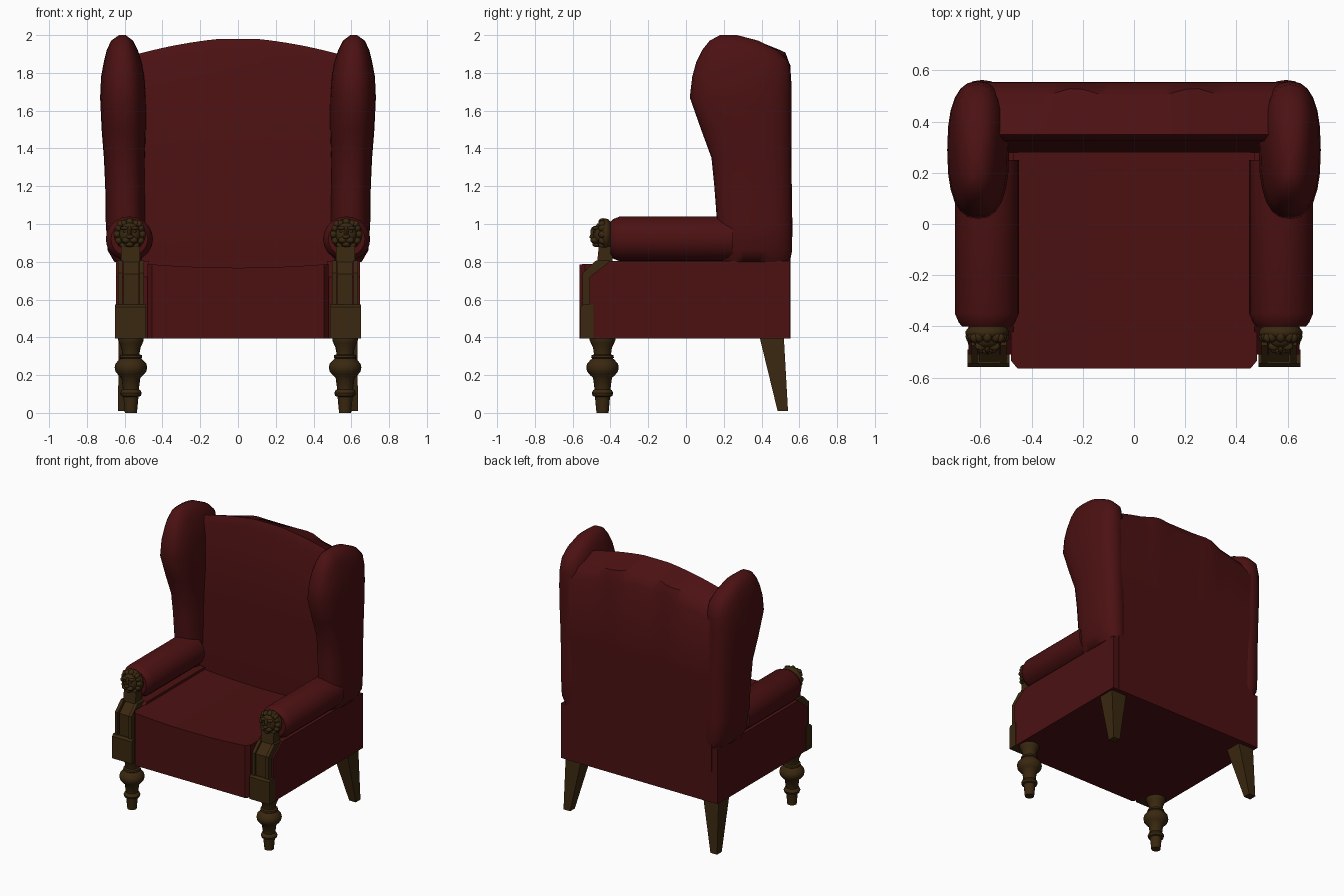
import bpy, bmesh, math
from mathutils import Matrix, Vector


def material(name, rgb):
    m = bpy.data.materials.new(name)
    m.diffuse_color = (*rgb, 1)
    return m


RED = material("dark red upholstery", (0.072, 0.0055, 0.006))
WOOD = material("dark brown wood", (0.042, 0.021, 0.005))


def finish(name, bm, mat, mirror=False, angle=35):
    bmesh.ops.recalc_face_normals(bm, faces=bm.faces)
    me = bpy.data.meshes.new(name)
    bm.to_mesh(me)
    bm.free()
    me.materials.append(mat)
    for p in me.polygons:
        p.use_smooth = True
    me.set_sharp_from_angle(angle=math.radians(angle))
    ob = bpy.data.objects.new(name, me)
    bpy.context.collection.objects.link(ob)
    if mirror:
        ob.modifiers.new("mirror", 'MIRROR').use_mirror_merge = False
    return ob


def add_loft(bm, rings):
    rows = [[bm.verts.new(p) for p in r] for r in rings]
    n = len(rows[0])
    for a, b in zip(rows, rows[1:]):
        for i in range(n):
            j = (i + 1) % n
            bm.faces.new((a[i], a[j], b[j], b[i]))
    bm.faces.new(rows[0])
    bm.faces.new(rows[-1])


def loft(name, rings, mat, mirror=False, angle=35):
    bm = bmesh.new()
    add_loft(bm, rings)
    return finish(name, bm, mat, mirror, angle)


def slab(profile, x0, x1):
    """A (y, z) profile extruded along x."""
    return [[(x, y, z) for y, z in profile] for x in (x0, x1)]


def rect(x0, x1, y0, y1, z):
    return [(x0, y0, z), (x1, y0, z), (x1, y1, z), (x0, y1, z)]


def oval(x0, x1, y0, y1, z, n=24, e=2.5):
    """Horizontal superellipse ring."""
    pts = []
    for i in range(n):
        t = math.tau * i / n
        c, s = math.cos(t), math.sin(t)
        px = math.copysign(abs(c) ** (2 / e), c)
        py = math.copysign(abs(s) ** (2 / e), s)
        pts.append(((x0 + x1) / 2 + px * (x1 - x0) / 2,
                    (y0 + y1) / 2 + py * (y1 - y0) / 2, z))
    return pts


# Seat: full-height block with a gently dished top and clipped front corners
rings = []
for x in (-0.48, -0.455, -0.3, -0.15, 0, 0.15, 0.3, 0.455, 0.48):
    front = -0.535 if abs(x) > 0.47 else -0.565
    top = 0.768 + 0.02 * (x / 0.48) ** 2
    rings.append([(x, front, 0.395), (x, front, top), (x, 0.32, top), (x, 0.32, 0.395)])
loft("seat", rings, RED)

# Side panels below the arms
loft("side_panel", slab([(-0.51, 0.395), (-0.51, 0.72), (-0.40, 0.805),
                         (0.55, 0.805), (0.55, 0.395)], 0.47, 0.647), RED, True)

# Arched backrest with softly pleated rear shoulder
rings = []
for i in range(-12, 13):
    x = i * 0.05
    a = max(0, abs(x) - 0.1)
    top = 1.98 - 0.1 * a - 0.2 * a * a
    pleat = 0.035 * max(0, 1 - abs(abs(x) - 0.23) / 0.12)
    rings.append([(x, 0.28, 0.395), (x, 0.28, 0.80), (x, 0.305, 1.35),
                  (x, 0.325, top - 0.05), (x, 0.35, top),
                  (x, 0.50 + pleat, top - 0.06), (x, 0.553, top - 0.14),
                  (x, 0.555, 1.3), (x, 0.552, 0.395)])
loft("backrest", rings, RED)

# Padded wings: stacked rounded sections (z, y front, y back, x inner, x outer)
wing = [(0.80, 0.19, 0.55, 0.51, 0.655), (0.86, 0.172, 0.562, 0.492, 0.69),
        (1.0, 0.165, 0.563, 0.488, 0.70), (1.2, 0.15, 0.56, 0.492, 0.703),
        (1.35, 0.135, 0.558, 0.492, 0.71), (1.5, 0.08, 0.558, 0.488, 0.722),
        (1.67, 0.02, 0.558, 0.488, 0.73), (1.78, 0.033, 0.557, 0.495, 0.725),
        (1.86, 0.055, 0.545, 0.51, 0.71), (1.92, 0.085, 0.485, 0.53, 0.695),
        (1.97, 0.125, 0.385, 0.555, 0.672), (2.0, 0.18, 0.27, 0.595, 0.63)]
loft("wing", [oval(x0, x1, y0, y1, z) for z, y0, y1, x0, x1 in wing], RED, True, 60)

# Rolled arms
rings = []
for y, s in ((-0.40, 0.78), (-0.385, 0.88), (-0.35, 1), (0.25, 1)):
    rings.append([(0.575 + 0.125 * s * math.cos(math.tau * i / 20), y,
                   0.921 + 0.119 * s * math.sin(math.tau * i / 20)) for i in range(20)])
loft("arm_roll", rings, RED, True, 50)

# Carved front posts: plinth block, panel sweeping back to the neck, raised rim
bm = bmesh.new()
add_loft(bm, slab([(-0.558, 0.395), (-0.558, 0.56), (-0.545, 0.575),
                   (-0.49, 0.575), (-0.49, 0.395)], 0.486, 0.65))
add_loft(bm, slab([(-0.538, 0.57), (-0.538, 0.735), (-0.465, 0.80), (-0.45, 0.87),
                   (-0.39, 0.87), (-0.39, 0.79), (-0.49, 0.71), (-0.49, 0.57)], 0.525, 0.605))
rim = [(-0.547, 0.57), (-0.547, 0.74), (-0.475, 0.808), (-0.40, 0.808),
       (-0.49, 0.715), (-0.49, 0.57)]
for x in (0.498, 0.612):
    add_loft(bm, slab(rim, x, x + 0.024))
add_loft(bm, slab([(-0.47, 0.80), (-0.462, 0.88), (-0.39, 0.88), (-0.39, 0.80)], 0.52, 0.62))
finish("front_post", bm, WOOD, True)

# Carved animal heads at the arm ends
bm = bmesh.new()


def blob(x, y, z, sx, sy, sz, seg=14):
    bmesh.ops.create_uvsphere(bm, u_segments=seg, v_segments=8, radius=1,
                              matrix=Matrix.Translation((x, y, z)) @ Matrix.Diagonal((sx, sy, sz, 1)))


HX = 0.573
blob(HX, -0.425, 0.945, 0.086, 0.04, 0.085, 18)           # mane
for i in range(11):                                       # mane locks
    t = math.radians(-60 + 30 * i)
    blob(HX + 0.066 * math.cos(t), -0.44, 0.945 + 0.066 * math.sin(t), 0.02, 0.024, 0.02, 8)
blob(HX, -0.455, 0.945, 0.056, 0.037, 0.062)              # face
blob(HX, -0.482, 0.955, 0.013, 0.025, 0.035, 8)           # nose bridge
blob(HX, -0.497, 0.932, 0.02, 0.014, 0.012, 8)            # nose
blob(HX, -0.47, 0.893, 0.024, 0.026, 0.016, 10)           # chin
for s in (-1, 1):
    blob(HX + s * 0.02, -0.482, 0.914, 0.024, 0.024, 0.017, 10)   # muzzle
    blob(HX + s * 0.027, -0.477, 0.978, 0.023, 0.018, 0.010, 8)   # brow
    blob(HX + s * 0.026, -0.482, 0.960, 0.009, 0.008, 0.007, 8)   # eye
    blob(HX + s * 0.05, -0.445, 1.0, 0.018, 0.02, 0.018, 8)       # ear
finish("carved_head", bm, WOOD, True, 60)

# Turned front legs (z, radius)
turn = [(0, 0.032), (0.085, 0.04), (0.09, 0.052), (0.105, 0.057), (0.12, 0.05),
        (0.125, 0.042), (0.185, 0.05), (0.2, 0.066), (0.22, 0.082), (0.24, 0.086),
        (0.26, 0.082), (0.28, 0.064), (0.288, 0.055), (0.292, 0.06), (0.305, 0.058),
        (0.31, 0.045), (0.345, 0.05), (0.37, 0.062), (0.385, 0.068), (0.40, 0.068)]
loft("front_leg", [[(0.567 + r * math.cos(math.tau * i / 20),
                     -0.442 + r * math.sin(math.tau * i / 20), z) for i in range(20)]
                   for z, r in turn], WOOD, True, 40)

# Tapered, splayed rear legs
loft("rear_leg", [rect(0.58, 0.635, 0.485, 0.54, 0.01),
                  rect(0.505, 0.632, 0.39, 0.518, 0.40)], WOOD, True)
